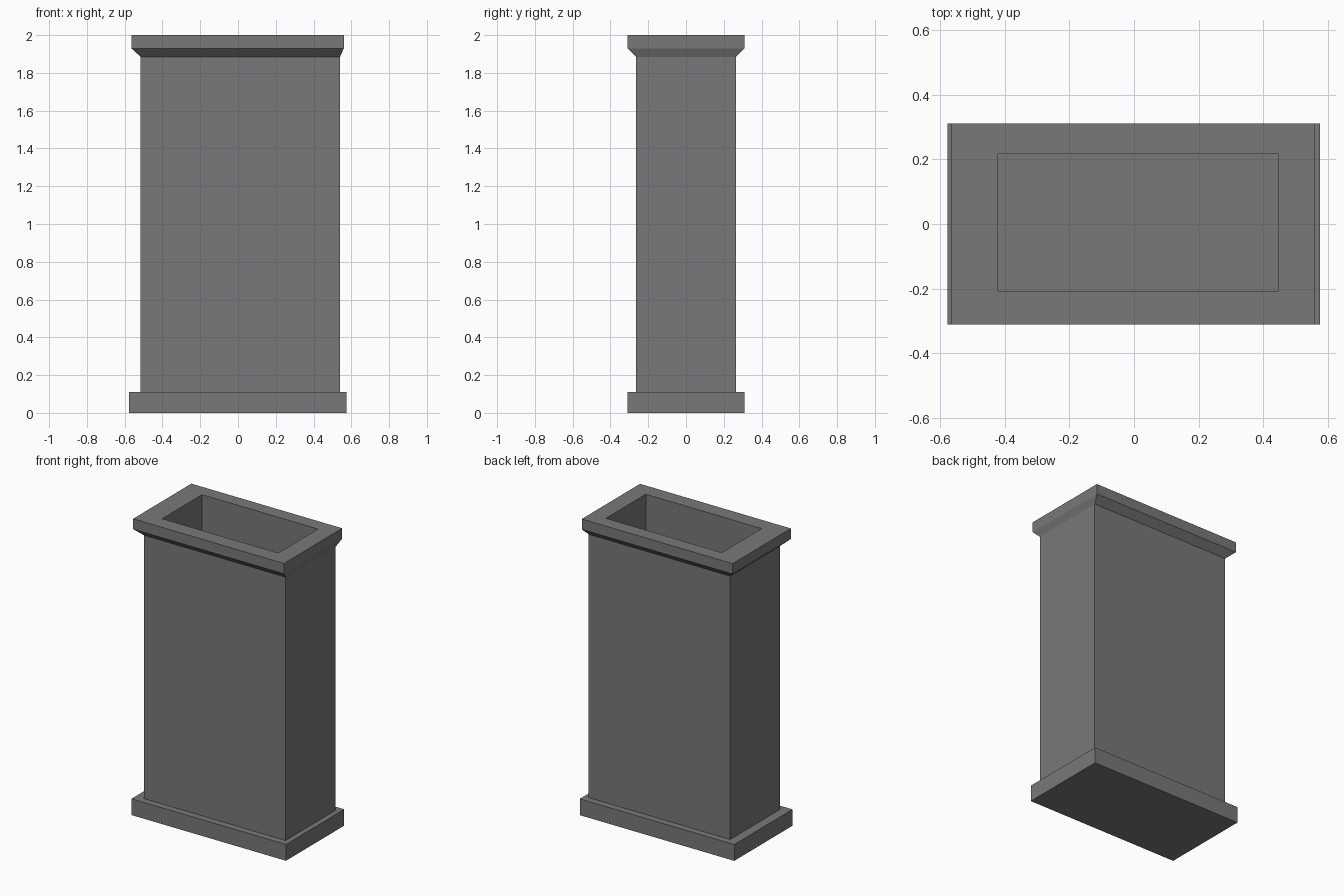
import bpy
import bmesh

cube = bpy.data.objects.get("Cube")
if cube:
    bpy.data.objects.remove(cube, do_unlink=True)

# Single grey material
GREY = (0.19, 0.19, 0.19, 1.0)
grey = bpy.data.materials.new("stone_grey")
grey.use_nodes = True
grey.diffuse_color = GREY
shader = grey.node_tree.nodes["Principled BSDF"]
shader.inputs["Base Color"].default_value = GREY
shader.inputs["Roughness"].default_value = 0.8

# Rectangular outlines: x min, x max, y min, y max
BASE = (-0.577, 0.575, -0.31, 0.31)
SHAFT = (-0.515, 0.54, -0.265, 0.265)
RIM = (-0.565, 0.56, -0.31, 0.31)
OPENING = (-0.42, 0.445, -0.207, 0.217)


def loft(name, sections, cap_start=False, cap_end=False):
    """Join rectangular sections (outline, height) into one flat-faced skin."""
    bm = bmesh.new()
    rings = []
    for (x0, x1, y0, y1), z in sections:
        corners = ((x0, y0), (x1, y0), (x1, y1), (x0, y1))
        rings.append([bm.verts.new((x, y, z)) for x, y in corners])
    for low, high in zip(rings, rings[1:]):
        for i in range(4):
            j = (i + 1) % 4
            bm.faces.new((low[i], low[j], high[j], high[i]))
    if cap_start:
        bm.faces.new(rings[0][::-1])
    if cap_end:
        bm.faces.new(rings[-1])
    mesh = bpy.data.meshes.new(name)
    bm.to_mesh(mesh)
    bm.free()
    mesh.materials.append(grey)
    obj = bpy.data.objects.new(name, mesh)
    bpy.context.collection.objects.link(obj)
    return obj


FOOT, NECK, LIP, TOP = 0.11, 1.885, 1.93, 2.0

# Plinth with a ledge up to the shaft
loft("base_plinth", [(BASE, 0), (BASE, FOOT), (SHAFT, FOOT)], cap_start=True)

# Plain outer walls
loft("shaft", [(SHAFT, FOOT), (SHAFT, NECK)])

# Flared moulding and flat rim around the opening
loft("top_rim", [(SHAFT, NECK), (RIM, LIP), (RIM, TOP), (OPENING, TOP)])

# Hollow interior with a floor level with the plinth
loft("inner_cavity", [(OPENING, TOP), (OPENING, FOOT)], cap_end=True)
